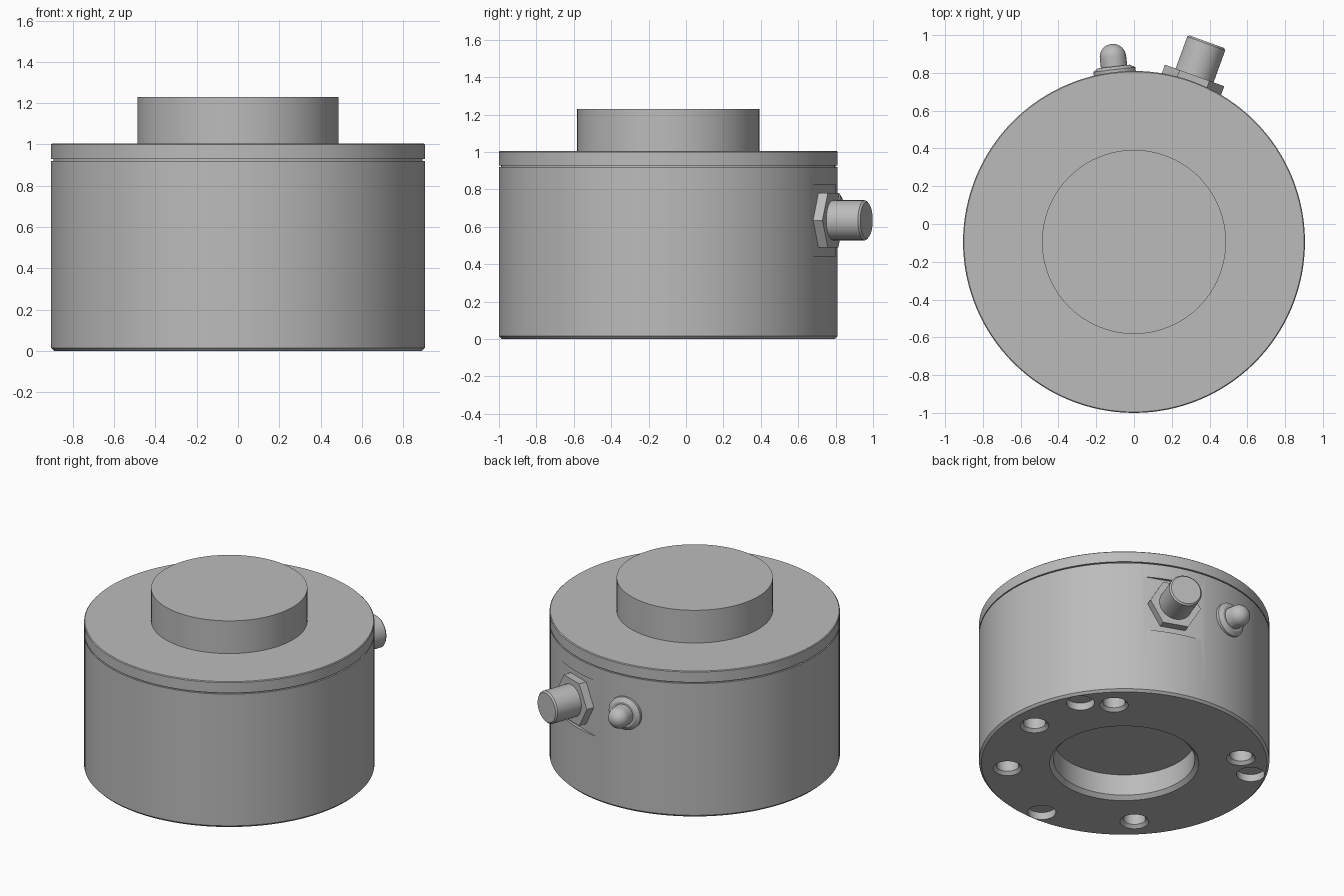
import bpy, bmesh
from math import radians, sin, cos, pi
from mathutils import Matrix, Vector

cube = bpy.data.objects.get("Cube")
if cube:
    bpy.data.objects.remove(cube)

grey = bpy.data.materials.new("plain grey")
grey.use_nodes = True
COLOUR = (0.5, 0.5, 0.5, 1)
grey.diffuse_color = COLOUR
grey.node_tree.nodes["Principled BSDF"].inputs["Base Color"].default_value = COLOUR

CENTRE = Vector((0, -0.095, 0))
RADIUS = 0.905


def lathe(name, profile, matrix, segments=96):
    """Revolve (radius, height) points about local z; the ends lie on the axis."""
    bm = bmesh.new()
    rings = []
    for r, h in profile:
        if r == 0:
            rings.append([bm.verts.new((0, 0, h))] * segments)
        else:
            rings.append([bm.verts.new((r * cos(2 * pi * i / segments),
                                        r * sin(2 * pi * i / segments), h))
                          for i in range(segments)])
    for low, high in zip(rings, rings[1:]):
        for i in range(segments):
            j = (i + 1) % segments
            corners = list(dict.fromkeys((low[i], low[j], high[j], high[i])))
            bm.faces.new(corners)
    bmesh.ops.recalc_face_normals(bm, faces=bm.faces)
    mesh = bpy.data.meshes.new(name)
    bm.to_mesh(mesh)
    bm.free()
    ob = bpy.data.objects.new(name, mesh)
    ob.matrix_world = matrix
    bpy.context.collection.objects.link(ob)
    mesh.materials.append(grey)
    return ob


def disc(name, r, low, high, matrix, segments=96):
    return lathe(name, [(0, low), (r, low), (r, high), (0, high)], matrix, segments)


def activate(ob):
    bpy.ops.object.select_all(action='DESELECT')
    ob.select_set(True)
    bpy.context.view_layer.objects.active = ob


def smooth(ob):
    activate(ob)
    bpy.ops.object.shade_smooth_by_angle(angle=radians(30))


def cut(ob, cutter):
    mod = ob.modifiers.new("cut", 'BOOLEAN')
    mod.operation, mod.solver, mod.object = 'DIFFERENCE', 'EXACT', cutter
    activate(ob)
    bpy.ops.object.modifier_apply(modifier=mod.name)
    bpy.data.objects.remove(cutter)


def outward(angle, height):
    """Frame on the body axis whose z points out of the rear wall."""
    turn = Matrix.Rotation(radians(angle), 4, 'Z') @ Matrix.Rotation(radians(-90), 4, 'X')
    return Matrix.Translation(CENTRE + Vector((0, 0, height))) @ turn


def underside(angle, radius):
    a = radians(angle)
    return Matrix.Translation(CENTRE + Vector((radius * cos(a), radius * sin(a), 0)))


upright = Matrix.Translation(CENTRE)

# Housing with a chamfered recess below and a narrow neck above
body = lathe("body", [(0, 0.17), (0.44, 0.17), (0.44, 0.025), (0.465, 0),
                      (RADIUS - 0.015, 0), (RADIUS, 0.015), (RADIUS, 0.921),
                      (0.893, 0.921), (0.893, 0.95), (0, 0.95)], upright, 128)

# Countersunk screw holes and shallow locating holes in the underside
for angle in (-135, -45, 0, 45, 135):
    cut(body, lathe("screw_cutter", [(0, -0.02), (0.11, -0.02), (0.07, 0.02),
                                     (0.07, 0.35), (0, 0.35)],
                    underside(angle, 0.73), 32))
for angle in (-90, 30, 150):
    cut(body, disc("locating_cutter", 0.088, -0.02, 0.05, underside(angle, 0.8), 32))

# Flat seat milled into the rear wall for the connector
socket = outward(-20, 0.635)
bpy.ops.mesh.primitive_cube_add(size=1)
seat = bpy.context.object
seat.matrix_world = socket @ Matrix.Translation((0, 0, 0.985)) @ Matrix.Diagonal((0.6, 0.38, 0.2, 1))
cut(body, seat)
smooth(body)

# Lid and raised load button
smooth(lathe("lid", [(0, 0.929), (RADIUS, 0.929), (RADIUS, 1.0),
                     (RADIUS - 0.005, 1.005), (0, 1.005)], upright, 128))
smooth(disc("load_button", 0.487, 0.96, 1.23, upright))

# Cable connector: hexagonal nut and barrel
smooth(disc("connector_nut", 0.167, 0.87, 0.938, socket, 6))
smooth(lathe("connector_barrel", [(0, 0.92), (0.107, 0.92), (0.107, 1.118),
                                  (0.097, 1.128), (0, 1.128)], socket, 48))

# Indicator lamp: washer and domed bulb
lamp = outward(6.5, 0.67)
smooth(lathe("lamp_washer", [(0, 0.88), (0.112, 0.88), (0.112, 0.918),
                             (0.085, 0.935), (0, 0.935)], lamp, 48))
dome = [(0.07 * cos(radians(a)), 0.985 + 0.07 * sin(radians(a))) for a in range(0, 90, 10)]
smooth(lathe("lamp_bulb", [(0, 0.9), (0.07, 0.9)] + dome + [(0, 1.055)], lamp, 48))
